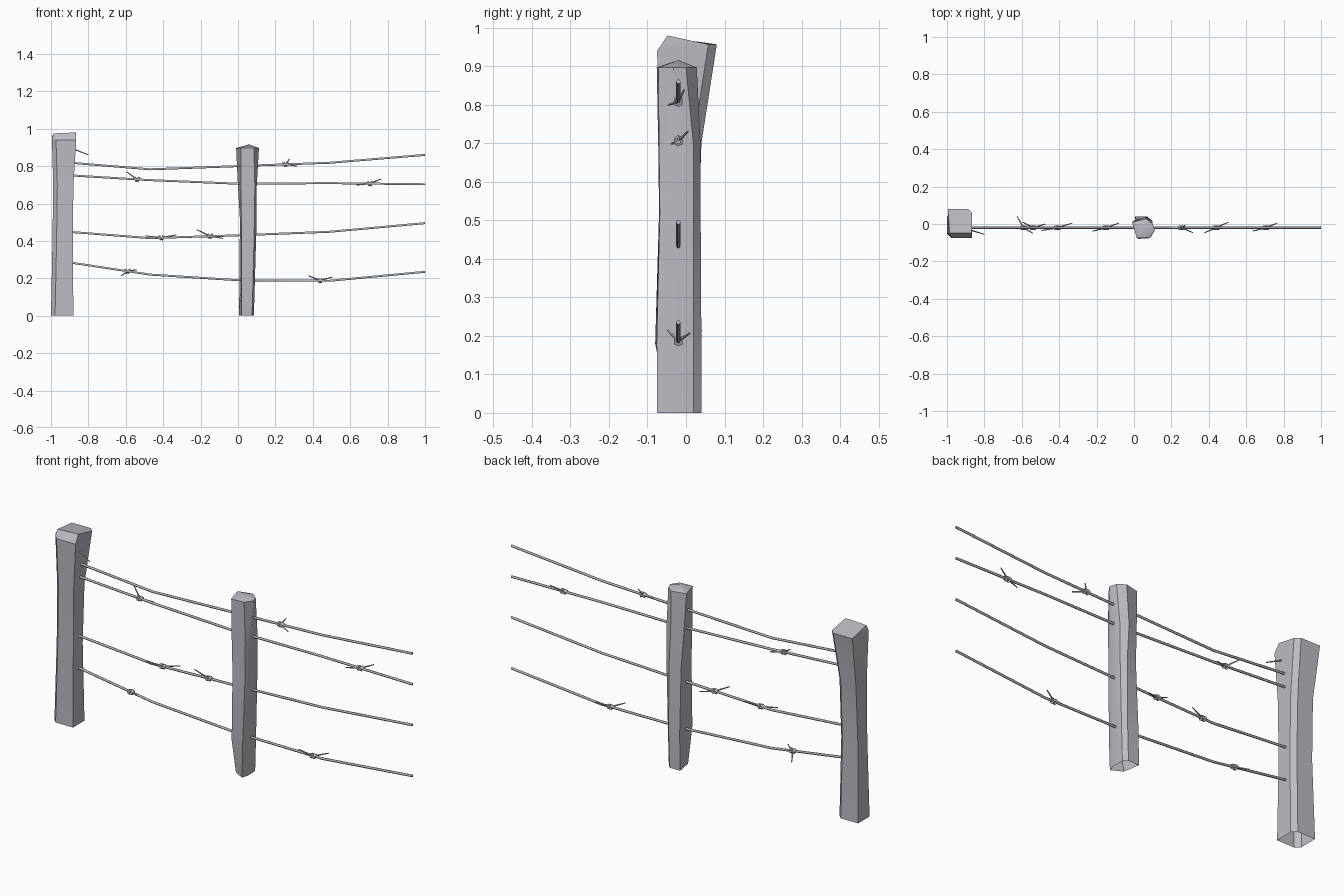
import bpy, bmesh, math
from mathutils import Vector

if "Cube" in bpy.data.objects:
    bpy.data.objects.remove(bpy.data.objects["Cube"])

grey = bpy.data.materials.new("weathered_grey")
grey.diffuse_color = (0.50, 0.50, 0.55, 1)
grey.use_nodes = True
grey.node_tree.nodes["Principled BSDF"].inputs["Base Color"].default_value = grey.diffuse_color


def finish(name, bm, angle=25):
    bmesh.ops.recalc_face_normals(bm, faces=bm.faces)
    me = bpy.data.meshes.new(name)
    bm.to_mesh(me)
    bm.free()
    me.materials.append(grey)
    ob = bpy.data.objects.new(name, me)
    bpy.context.collection.objects.link(ob)
    bpy.ops.object.select_all(action='DESELECT')
    ob.select_set(True)
    bpy.context.view_layer.objects.active = ob
    bpy.ops.object.shade_smooth_by_angle(angle=math.radians(angle))
    return ob


def loft(bm, rings):
    """Join equal-length rings of points with quads; returns the vertex rings."""
    vs = [[bm.verts.new(p) for p in r] for r in rings]
    for a, b in zip(vs, vs[1:]):
        n = len(a)
        for i in range(n):
            j = (i + 1) % n
            bm.faces.new((a[i], a[j], b[j], b[i]))
    return vs


def chamfered(x0, x1, y0, y1, z, c=0.022):
    """Box outline with the front-left and back-right corners cut off."""
    return [(x0 + c, y0, z), (x1, y0, z), (x1, y1 - c, z),
            (x1 - c, y1, z), (x0, y1, z), (x0, y0 + c, z)]


# Large end post: waisted, flared at the back, bevelled top, open underneath
bm = bmesh.new()
rings = [chamfered(-1.0, -0.88, -0.075, 0.04, 0),
         chamfered(-0.992, -0.883, -0.068, 0.03, 0.40),
         chamfered(-0.988, -0.88, -0.07, 0.04, 0.70)]
top = chamfered(-0.995, -0.865, -0.075, 0.08, 0)
rings.append([(x, y, 0.94 if y < -0.07 else 0.95 if y < 0 else 0.957) for x, y, z in top])
vs = loft(bm, rings)
t = vs[-1]
ra = bm.verts.new((-0.985, -0.048, 0.975))
rb = bm.verts.new((-0.868, -0.048, 0.98))
for f in ((t[0], t[1], rb, ra), (t[1], t[2], rb), (t[2], t[3], ra, rb),
          (t[3], t[4], ra), (t[4], t[5], ra), (t[5], t[0], ra)):
    bm.faces.new(f)
finish("large_post", bm)

# Small middle post: crooked, twisted towards a pointed top, open underneath
bm = bmesh.new()
profiles = [
    (0.00, [(0.02, -0.045), (0.075, -0.075), (0.085, -0.04), (0.083, 0.02), (0.065, 0.04), (0.005, 0.04)]),
    (0.18, [(0.02, -0.08), (0.08, -0.076), (0.09, -0.04), (0.088, 0.02), (0.07, 0.04), (0.008, 0.04)]),
    (0.52, [(0.018, -0.07), (0.088, -0.068), (0.1, -0.04), (0.096, 0.02), (0.07, 0.038), (0.01, 0.025)]),
    (0.69, [(0.015, -0.072), (0.09, -0.07), (0.1, -0.035), (0.097, 0.02), (0.06, 0.038), (0.0, 0.018)]),
    (0.897, [(0.015, -0.076), (0.085, -0.072), (0.112, -0.033), (0.1, 0.0), (0.065, 0.028), (-0.01, 0.01)]),
]
vs = loft(bm, [[(x, y, z) for x, y in p] for z, p in profiles])
peak = bm.verts.new((0.06, -0.02, 0.916))
for i in range(6):
    bm.faces.new((vs[-1][i], vs[-1][(i + 1) % 6], peak))
finish("small_post", bm)


# Wires: sagging hexagonal tubes running through both posts
WY, WR = -0.02, 0.006
XS = (-0.92, -0.47, 0.0, 0.49, 1.0)
wires = {"top": (0.82, 0.783, 0.80, 0.818, 0.86),
         "upper": (0.752, 0.725, 0.706, 0.709, 0.703),
         "lower": (0.45, 0.415, 0.43, 0.449, 0.495),
         "bottom": (0.288, 0.22, 0.19, 0.187, 0.235)}


def wire_z(name, x):
    zs = wires[name]
    for i in range(4):
        if x <= XS[i + 1]:
            return zs[i] + (zs[i + 1] - zs[i]) * (x - XS[i]) / (XS[i + 1] - XS[i])


for name, zs in wires.items():
    bm = bmesh.new()
    vs = loft(bm, [[(x, WY + WR * math.cos(k * math.pi / 3), z + WR * math.sin(k * math.pi / 3))
                    for k in range(6)] for x, z in zip(XS, zs)])
    bm.faces.new(vs[0])
    bm.faces.new(vs[-1])
    finish(name + "_wire", bm, 65)


def rod(bm, a, b, r1, r2, n=6):
    d = Vector(b) - Vector(a)
    mat = d.to_track_quat('Z', 'Y').to_matrix().to_4x4()
    mat.translation = (Vector(a) + Vector(b)) / 2
    bmesh.ops.create_cone(bm, cap_ends=True, segments=n, radius1=r1, radius2=r2,
                          depth=d.length, matrix=mat)


# Barbs: a wrapped knot on the wire with two sharp spikes (tips relative to knot)
barbs = [
    ("top", 0.255, (-0.06, 0.005, 0.0), (0.06, -0.026, -0.01), (0.02, 0.015, 0.03)),
    ("upper", -0.54, (-0.055, 0.03, 0.04), (0.065, 0.02, -0.008)),
    ("upper", 0.705, (-0.07, -0.018, -0.008), (0.06, 0.025, 0.025)),
    ("lower", -0.41, (-0.085, -0.015, 0.01), (0.08, 0.025, 0.015)),
    ("lower", -0.15, (-0.07, -0.018, 0.035), (0.07, 0.025, -0.012)),
    ("bottom", -0.59, (-0.035, 0.06, -0.025), (0.05, -0.03, 0.008)),
    ("bottom", 0.44, (-0.065, -0.027, 0.027), (0.065, 0.03, 0.02)),
]
for i, (name, x, *tips) in enumerate(barbs):
    bm = bmesh.new()
    c = Vector((x, WY, wire_z(name, x)))
    for dx, tilt in ((-0.007, 0.003), (0.007, -0.003)):
        rod(bm, c + Vector((dx - 0.006, 0, -tilt)), c + Vector((dx + 0.006, 0, tilt)), 0.013, 0.013)
    for tip in tips:
        rod(bm, c, c + Vector(tip), 0.0045, 0.0025, 5)
    finish("barb_%d" % (i + 1), bm)

# Loose spike sticking out of the large post
bm = bmesh.new()
rod(bm, (-0.9, -0.025, 0.899), (-0.80, -0.055, 0.86), 0.0045, 0.0025, 5)
finish("post_spike", bm)
